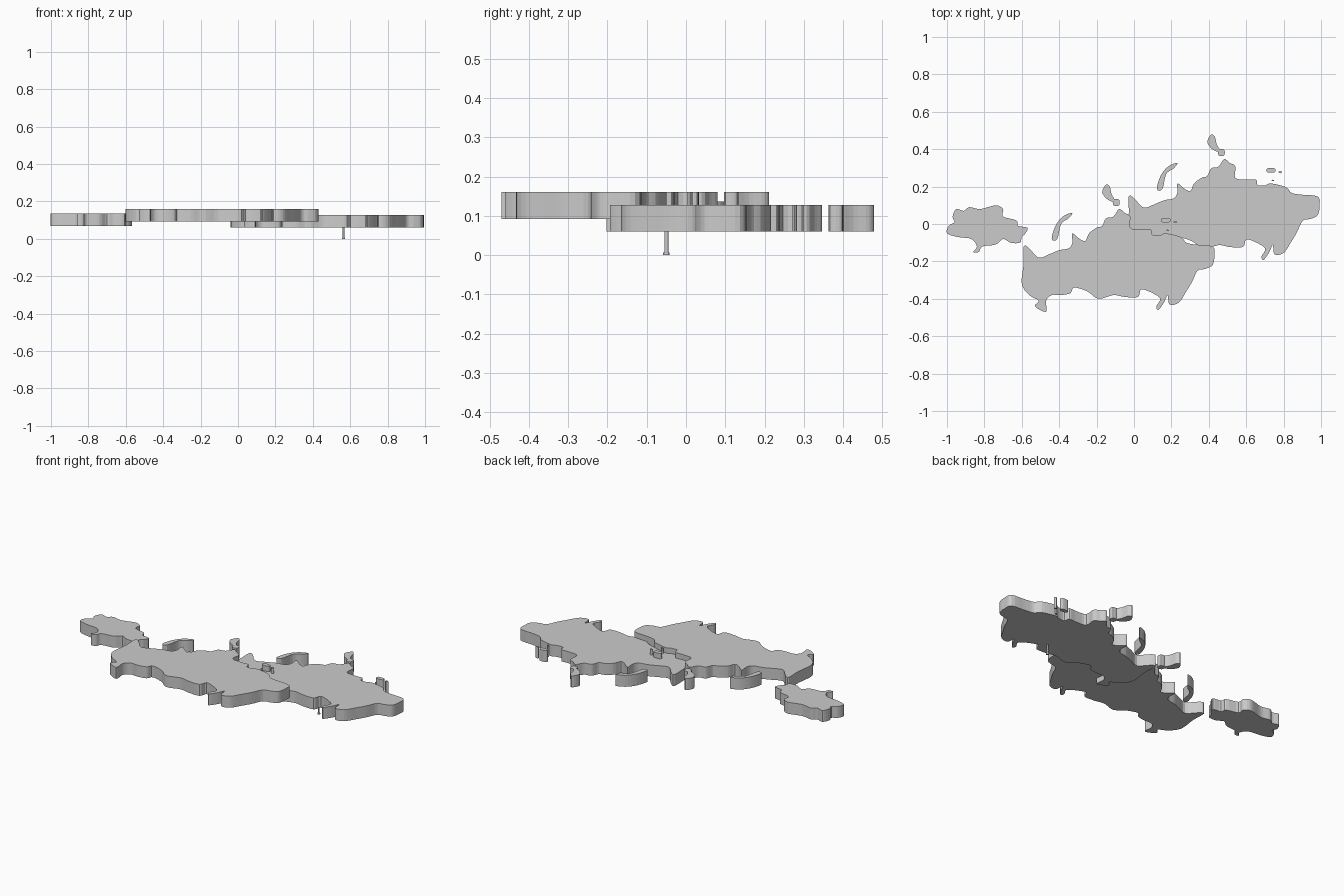
import bpy
import bmesh
from mathutils import Vector

if "Cube" in bpy.data.objects:
    bpy.data.objects.remove(bpy.data.objects["Cube"], do_unlink=True)

grey = bpy.data.materials.new("plain grey")
grey.use_nodes = True
grey.diffuse_color = (0.6, 0.6, 0.6, 1)
grey.node_tree.nodes["Principled BSDF"].inputs["Base Color"].default_value = (0.6, 0.6, 0.6, 1)

THICKNESS = 0.068


def smooth_loop(points, steps=4):
    """Closed spline through the points, given in hundredths of a unit."""
    pts = [Vector(p) / 100 for p in points]
    count = len(pts)
    loop = []
    for i in range(count):
        before, start, end, after = (pts[(i + k) % count] for k in (-1, 0, 1, 2))
        for s in range(steps):
            t = s / steps
            loop.append(start + t / 2 * (
                (end - before)
                + t * (2 * before - 5 * start + 4 * end - after)
                + t * t * (3 * start - before - 3 * end + after)))
    return loop


def finish(bm, name, location):
    """Turn a bmesh into a grey object at the given place."""
    bmesh.ops.recalc_face_normals(bm, faces=bm.faces)
    mesh = bpy.data.meshes.new(name)
    bm.to_mesh(mesh)
    bm.free()
    mesh.materials.append(grey)
    obj = bpy.data.objects.new(name, mesh)
    obj.location = location
    bpy.context.collection.objects.link(obj)
    return obj


def slab(name, points, location):
    """Extrude a smoothed outline into a plate with upright walls."""
    bm = bmesh.new()
    face = bm.faces.new([bm.verts.new((p.x, p.y, 0)) for p in smooth_loop(points)])
    raised = bmesh.ops.extrude_face_region(bm, geom=[face], use_keep_orig=True)
    top = [v for v in raised["geom"] if isinstance(v, bmesh.types.BMVert)]
    bmesh.ops.translate(bm, verts=top, vec=(0, 0, THICKNESS))
    caps = [f for f in bm.faces if len(f.verts) > 4]
    bmesh.ops.triangulate(bm, faces=caps, ngon_method='EAR_CLIP')
    return finish(bm, name, location)


def blob(x, y, rx, ry):
    """Outline of a tiny oval island."""
    return [(x - rx, y), (x, y + ry), (x + rx, y), (x, y - ry)]


# Large landmass: north coast, east end, south border, west end
mainland = [
    (-59, -12), (-56, -13), (-51, -18), (-45, -16), (-40, -14), (-35, -13),
    (-33, -10), (-33, -5), (-29, -8), (-26, -9), (-24, -5), (-20, -2),
    (-17, -1), (-15, 3), (-11, 4), (-8, 8), (-5, 6), (-2, 4), (-2, -2),
    (4, -3), (9, -3), (10, -6), (14, -6), (17, -5), (25, -7), (28, -10),
    (33, -11), (42, -12), (43, -17), (42, -22), (38, -24), (34, -25),
    (31, -31), (28, -36), (24, -42), (19, -43), (18, -38), (16, -42),
    (13, -46), (12, -44), (14, -40), (10, -37), (4, -35), (2, -39),
    (-5, -39), (-11, -38), (-19, -40), (-25, -36), (-32, -34), (-34, -37),
    (-39, -38), (-44, -38), (-47, -41), (-47, -47), (-53, -44), (-51, -41),
    (-56, -38), (-60, -32), (-59, -21),
]

# Islands off the north coast
islands = {
    "long_island": [(-44, -8), (-42, -1), (-38, 4), (-33, 6), (-35, 3), (-39, 0), (-41, -8)],
    "north_island": [(-17, 17), (-15, 21), (-13, 20), (-12, 16), (-10, 12), (-14, 13)],
    "round_island": [(-11, 10), (-11, 13), (-8, 13), (-8, 10)],
    "east_island": [(15, 1), (15, 3), (19, 3), (19, 1)],
    "small_island": blob(22, 1, 1, 0.6),
    "tiny_island": blob(18, -3.4, 0.7, 0.4),
}

# The same land twice: an upper copy and a lower one shifted to the back left
for level, place in (("upper", (0, 0, 0.092)), ("lower", (0.562, 0.267, 0.06))):
    slab(level + "_mainland", mainland, place)
    for label, outline in islands.items():
        slab(level + "_" + label, outline, place)

# Separate smaller land on the right-hand side
slab("small_land", [
    (-100, -5), (-99, -1), (-96, 1), (-97, 4), (-95, 8), (-91, 7), (-88, 9),
    (-82, 8), (-74, 10), (-70, 8), (-70, 4), (-63, 2), (-62, -1), (-57, -2),
    (-58, -5), (-60, -7), (-61, -10), (-66, -10), (-70, -8), (-74, -11),
    (-81, -12), (-83, -15), (-86, -15), (-84, -12), (-87, -8), (-94, -7),
], (0, 0, 0.068))

# Thin pin with a wider foot below the lower land
for name, radius, low, high in (("pin", 0.005, 0, 0.061), ("pin_foot", 0.008, 0, 0.006)):
    bm = bmesh.new()
    bmesh.ops.create_cone(bm, cap_ends=True, segments=12, radius1=radius,
                          radius2=radius, depth=high - low)
    finish(bm, name, (0.565, -0.05, (low + high) / 2))
